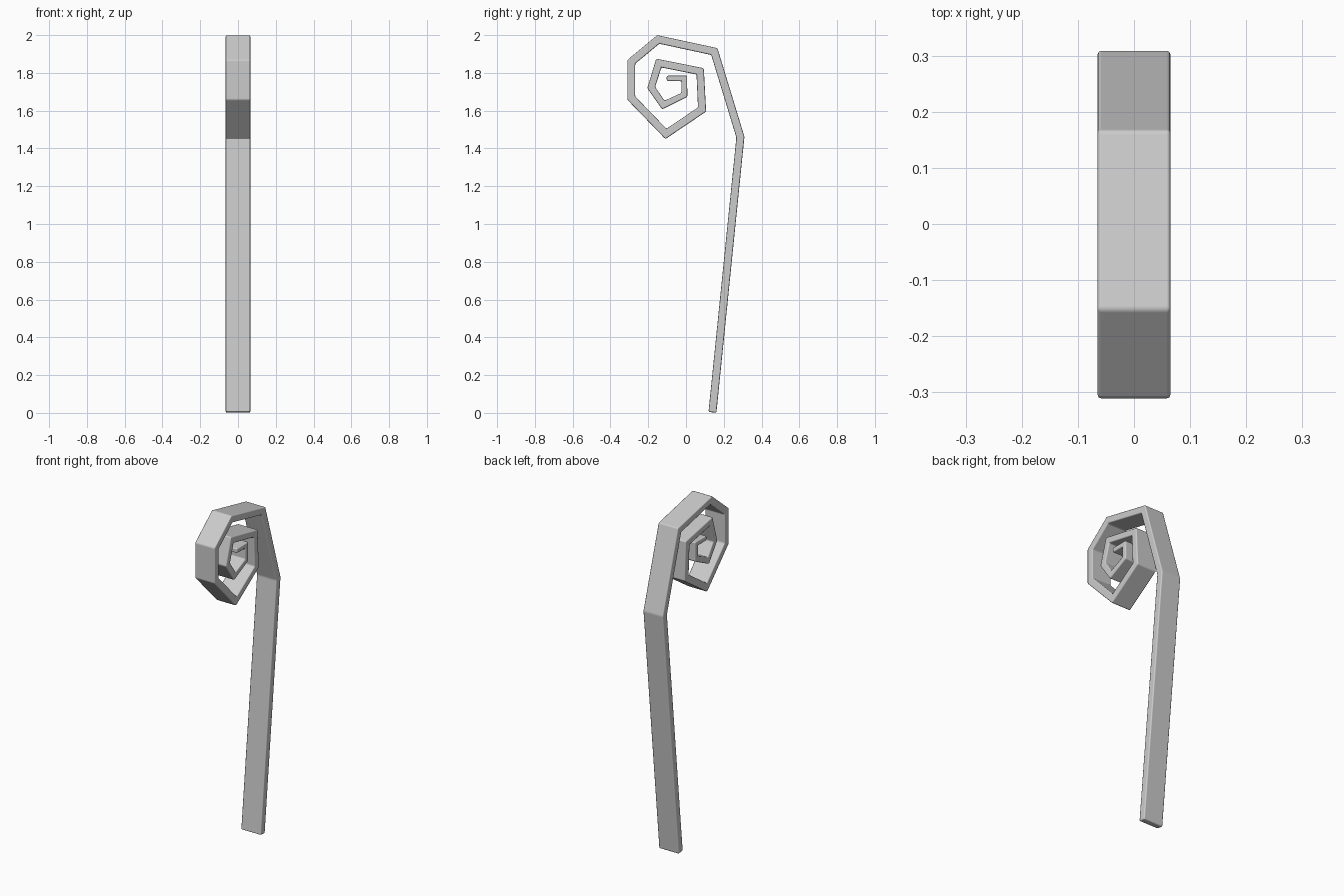
import bpy, bmesh
from mathutils import Vector

if "Cube" in bpy.data.objects:
    bpy.data.objects.remove(bpy.data.objects["Cube"])

# Centre line of the scroll in the side plane: (y, z, thickness)
PATH = [(.14, .003, .042), (.288, 1.46, .042), (.15, 1.913, .042), (-.147, 1.977, .042),
        (-.29, 1.858, .042), (-.29, 1.667, .042), (-.106, 1.477, .042), (.085, 1.606, .042),
        (.075, 1.808, .04), (-.144, 1.852, .04), (-.184, 1.722, .038), (-.12, 1.63, .036),
        (-.009, 1.683, .032), (-.009, 1.771, .03), (-.102, 1.771, .028)]
HALF_WIDTH = .065


def perp(a, b):
    d = (b - a).normalized()
    return Vector((d.y, -d.x))


def mitred_sides(path):
    """Left and right edge points of a strip with mitred corners."""
    pts = [Vector(p[:2]) for p in path]
    sides = []
    for i, p in enumerate(pts):
        n0 = perp(pts[max(i - 1, 0)], pts[max(i, 1)])
        j = min(i, len(pts) - 2)
        n1 = perp(pts[j], pts[j + 1])
        m = (n0 + n1).normalized()
        off = m * (path[i][2] / 2 / m.dot(n1))
        sides.append((p + off, p - off))
    return sides


# Flat bar swept along the path
bm = bmesh.new()
rings = []
for a, b in mitred_sides(PATH):
    rings.append([bm.verts.new((x, q.x, q.y)) for x, q in
                  ((-HALF_WIDTH, a), (HALF_WIDTH, a), (HALF_WIDTH, b), (-HALF_WIDTH, b))])
for r, s in zip(rings, rings[1:]):
    for k in range(4):
        n = (k + 1) % 4
        bm.faces.new((r[k], r[n], s[n], s[k]))
bm.faces.new(rings[0])
bm.faces.new(rings[-1])
bmesh.ops.recalc_face_normals(bm, faces=bm.faces)
mesh = bpy.data.meshes.new("curled_staff")
bm.to_mesh(mesh)
bm.free()
staff = bpy.data.objects.new("curled_staff", mesh)
bpy.context.collection.objects.link(staff)

# Softened edges
bevel = staff.modifiers.new("soft_edges", 'BEVEL')
bevel.width = .007
bevel.segments = 2
bevel.limit_method = 'ANGLE'
bevel.angle_limit = .2
bevel.harden_normals = True
mesh.polygons.foreach_set("use_smooth", [True] * len(mesh.polygons))
